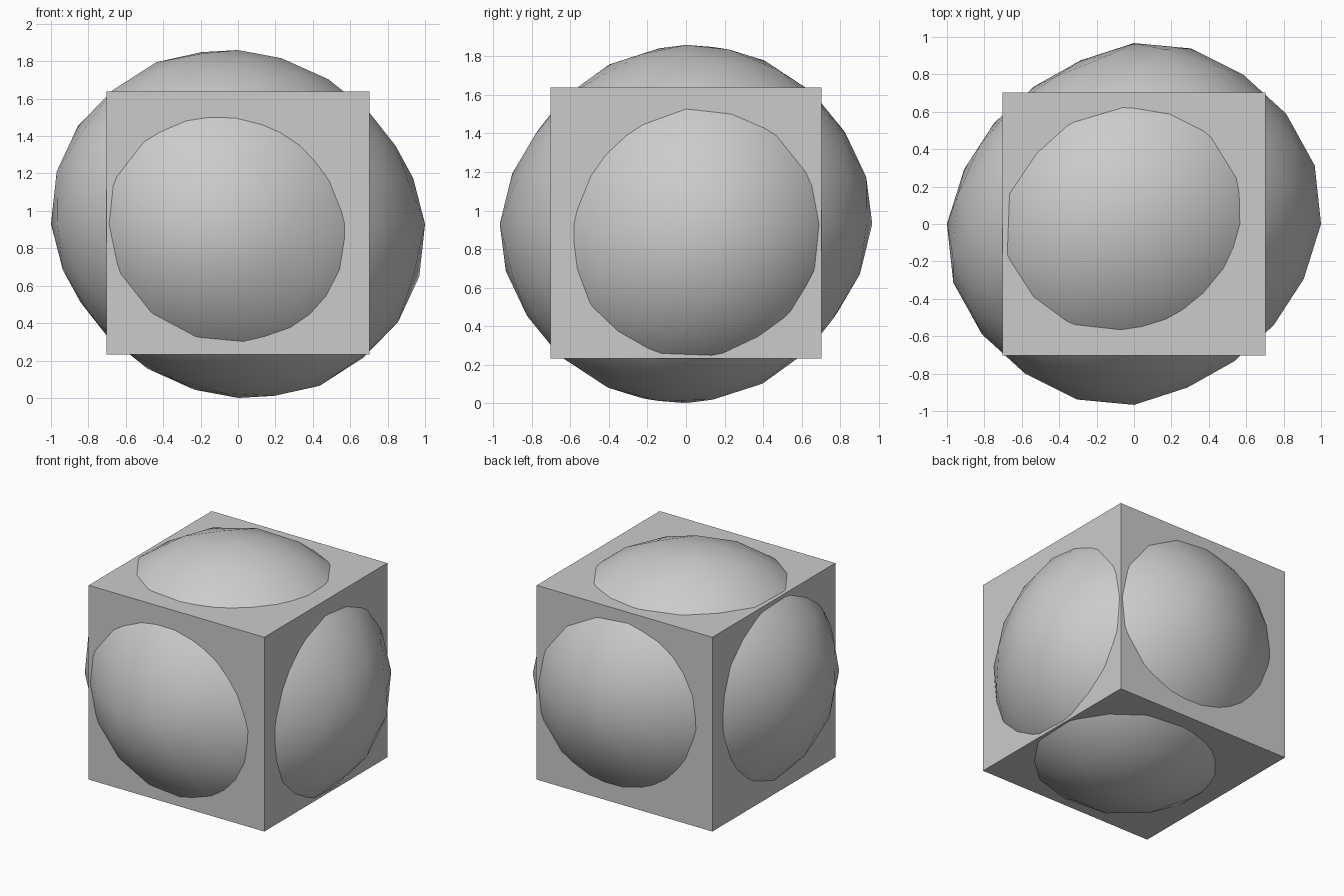
import bpy, math
from mathutils import Matrix, Vector

if "Cube" in bpy.data.objects:
    bpy.data.objects.remove(bpy.data.objects["Cube"])

CENTRE_Z = 0.935

# Plain block
bpy.ops.mesh.primitive_cube_add(size=1.405, location=(0, 0, CENTRE_Z))
bpy.context.object.name = "block"

# Low-poly ball, slightly squashed along a tilted axis
bpy.ops.mesh.primitive_ico_sphere_add(subdivisions=3, radius=1)
ball = bpy.context.object
ball.name = "faceted_ball"

shape = Matrix(((0.955, 0.075, -0.068),
                (0.075, 0.860, 0.032),
                (-0.068, 0.032, 0.875))).inverted()
bumps = [(Vector((1, 0.1, -0.07)).normalized(), 0.025),
         (Vector((0.11, 0.97, 0.05)).normalized(), 0.045)]


def radius(u):
    r = 1 / math.sqrt(u.dot(shape @ u))
    for axis, height in bumps:
        r += height * math.exp(-(1 - abs(u.dot(axis))) / 0.06)
    return r


verts = ball.data.vertices
for v in verts:
    u = v.co.normalized()
    v.co = u * radius(u)

# Fit the ball to its overall size and stand it on the ground
half = (1.0, 0.967, 0.93)
fit = [half[i] / max(abs(v.co[i]) for v in verts) for i in range(3)]
for v in verts:
    v.co = Vector(v.co[i] * fit[i] for i in range(3))
ball.location.z = 0.93
for p in ball.data.polygons:
    p.use_smooth = True
